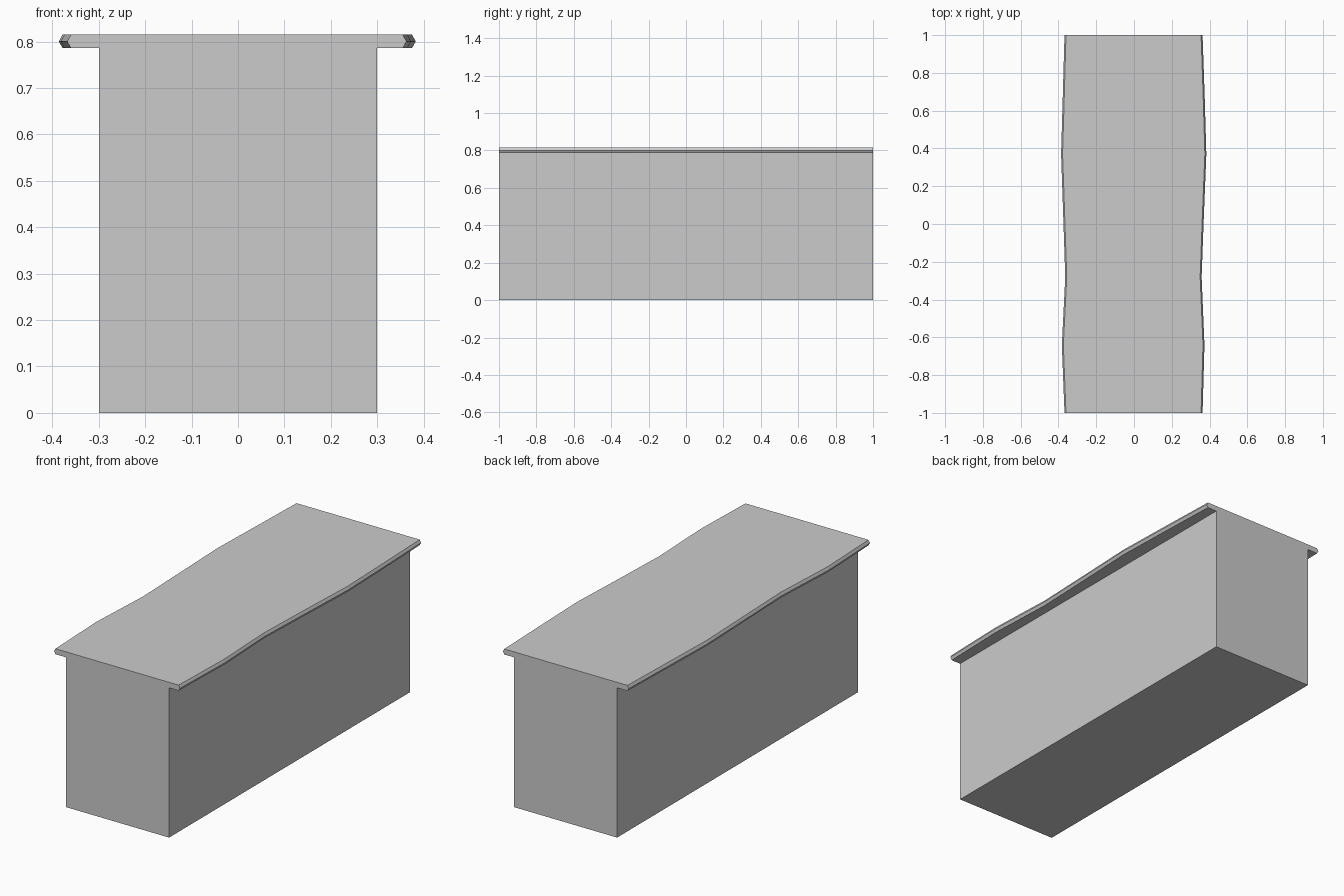
import bpy, bmesh

if "Cube" in bpy.data.objects:
    bpy.data.objects.remove(bpy.data.objects["Cube"])


def finish(bm, name):
    bmesh.ops.recalc_face_normals(bm, faces=bm.faces)
    mesh = bpy.data.meshes.new(name)
    bm.to_mesh(mesh)
    bm.free()
    obj = bpy.data.objects.new(name, mesh)
    bpy.context.collection.objects.link(obj)
    return obj


# Solid counter body
BOTTOM, TOP = 0.786, 0.815
bm = bmesh.new()
bmesh.ops.create_cube(bm, size=1)
bmesh.ops.scale(bm, vec=(0.6, 2, BOTTOM), verts=bm.verts)
bmesh.ops.translate(bm, vec=(0, 0, BOTTOM / 2), verts=bm.verts)
finish(bm, "counter_body")

# Slab top with wavy long edges: (y, left x, right x) at the mid-height ridge
stations = [(-1, -0.368, 0.363), (-0.64, -0.382, 0.373), (-0.28, -0.364, 0.358),
            (0.02, -0.374, 0.369), (0.37, -0.386, 0.383), (0.68, -0.377, 0.374),
            (1, -0.368, 0.363)]
RIDGE = 0.008  # how far the ridge stands out from the top and bottom edges
MID = (BOTTOM + TOP) / 2

bm = bmesh.new()
rings = []
for y, left, right in stations:
    section = [(left + RIDGE, BOTTOM), (right - RIDGE, BOTTOM), (right, MID),
               (right - RIDGE, TOP), (left + RIDGE, TOP), (left, MID)]
    rings.append([bm.verts.new((x, y, z)) for x, z in section])
for a, b in zip(rings, rings[1:]):
    for i in range(6):
        j = (i + 1) % 6
        bm.faces.new((a[i], a[j], b[j], b[i]))
bm.faces.new(rings[0])
bm.faces.new(rings[-1])
finish(bm, "wavy_slab_top")
